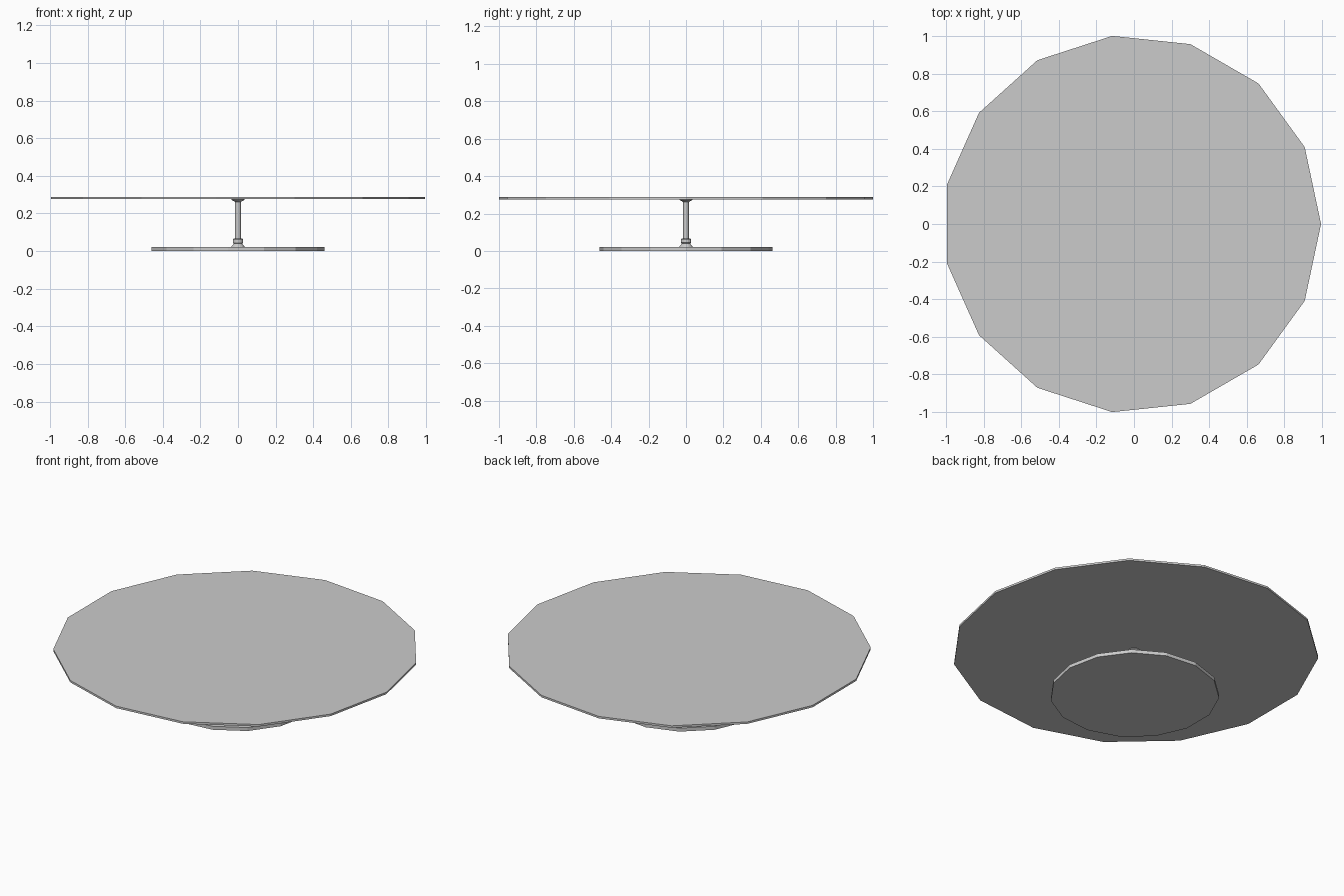
import bpy, bmesh
from math import cos, sin, pi

if "Cube" in bpy.data.objects:
    bpy.data.objects.remove(bpy.data.objects["Cube"])

SIDES = 15


def lathe(name, profile):
    """Closed faceted solid from (radius, z) points, centred by its bounds."""
    bm = bmesh.new()
    rings = []
    for r, z in profile:
        shift = -r * (1 - cos(pi / SIDES)) / 2
        rings.append([bm.verts.new((r * cos(2 * pi * i / SIDES) + shift,
                                    r * sin(2 * pi * i / SIDES), z))
                      for i in range(SIDES)])
    for a, b in zip(rings, rings[1:]):
        for i in range(SIDES):
            j = (i + 1) % SIDES
            bm.faces.new((a[i], a[j], b[j], b[i]))
    bm.faces.new(rings[0][::-1])
    bm.faces.new(rings[-1])
    mesh = bpy.data.meshes.new(name)
    bm.to_mesh(mesh)
    bm.free()
    obj = bpy.data.objects.new(name, mesh)
    bpy.context.collection.objects.link(obj)
    return obj


# Floor plate and round top
lathe("base_plate", [(0.4645, 0), (0.4645, 0.021)])
lathe("table_top", [(1.0055, 0.276), (1.0055, 0.288)])

# Slim column with flared foot, collar and top mount
lathe("column", [(0.015, 0.02), (0.015, 0.277)])
lathe("foot_flange", [(0.037, 0.02), (0.034, 0.026), (0.025, 0.036), (0.022, 0.045)])
lathe("collar", [(0.023, 0.04), (0.028, 0.044), (0.028, 0.062), (0.024, 0.066)])
lathe("top_mount", [(0.017, 0.262), (0.023, 0.266), (0.036, 0.273), (0.036, 0.277)])
